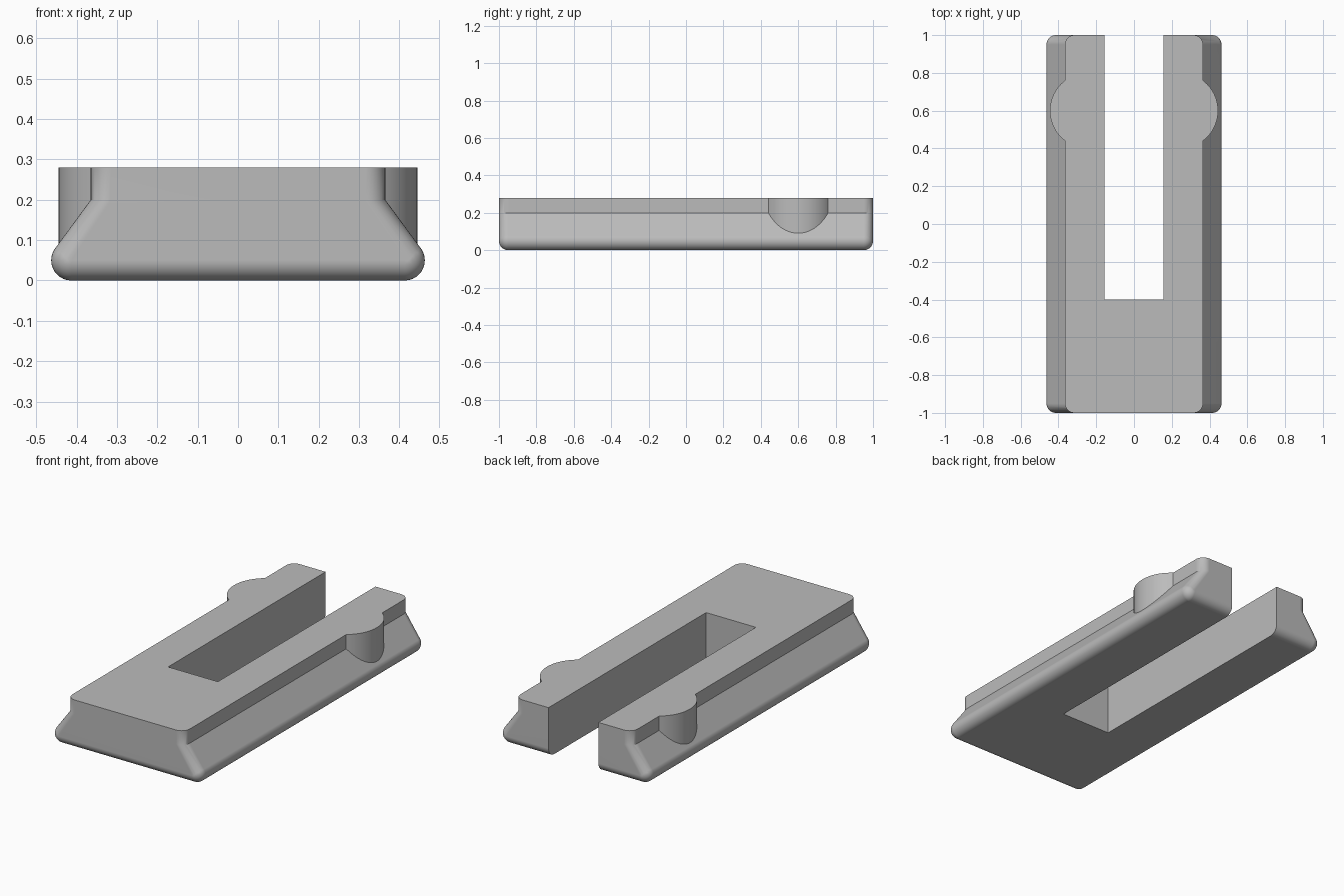
import bpy, bmesh, math
from mathutils import Matrix, Vector

if "Cube" in bpy.data.objects:
    bpy.data.objects.remove(bpy.data.objects["Cube"])

RADIUS = 0.05        # rounding of the base edges
NECK_Z, TOP_Z = 0.2, 0.28
LUG_X, LUG_Y, LUG_R = 0.245, 0.6, 0.2

grey = bpy.data.materials.new("plain grey")
grey.use_nodes = True
colour = (0.5, 0.5, 0.5, 1)
grey.diffuse_color = colour
grey.node_tree.nodes["Principled BSDF"].inputs["Base Color"].default_value = colour


def make_object(name, bm):
    bmesh.ops.recalc_face_normals(bm, faces=bm.faces)
    mesh = bpy.data.meshes.new(name)
    bm.to_mesh(mesh)
    bm.free()
    mesh.materials.append(grey)
    obj = bpy.data.objects.new(name, mesh)
    bpy.context.collection.objects.link(obj)
    return obj


# Flared base: hull of four corner balls and four neck corner discs
bm = bmesh.new()
for sx in (-1, 1):
    for sy in (-1, 1):
        bmesh.ops.create_uvsphere(
            bm, u_segments=32, v_segments=16, radius=RADIUS,
            matrix=Matrix.Translation((sx * 0.413, sy * 0.95, RADIUS)))
        bmesh.ops.create_circle(
            bm, segments=32, radius=RADIUS,
            matrix=Matrix.Translation((sx * 0.315, sy * 0.95, NECK_Z)))
points = [v.co.copy() for v in bm.verts]
bm.free()
bm = bmesh.new()
for p in points:
    bm.verts.new(p)
hull = bmesh.ops.convex_hull(bm, input=bm.verts)
loose = [v for v in bm.verts if not v.link_faces]
bmesh.ops.delete(bm, geom=loose, context="VERTS")
bmesh.ops.dissolve_limit(bm, angle_limit=math.radians(0.5),
                         verts=bm.verts, edges=bm.edges)

# Straight neck raised from the flat top of the base
bm.normal_update()
top = [f for f in bm.faces if all(v.co.z > NECK_Z - 0.001 for v in f.verts)]
raised = bmesh.ops.extrude_face_region(bm, geom=top)["geom"]
bmesh.ops.delete(bm, geom=top, context="FACES_ONLY")
bmesh.ops.translate(bm, vec=Vector((0, 0, TOP_Z - NECK_Z)),
                    verts=[v for v in raised if isinstance(v, bmesh.types.BMVert)])
body = make_object("slotted_sliding_block", bm)


def combine(tool, operation):
    """Apply a boolean to the body and remove the tool."""
    mod = body.modifiers.new(tool.name, "BOOLEAN")
    mod.object, mod.operation, mod.solver = tool, operation, "EXACT"
    bpy.context.view_layer.objects.active = body
    bpy.ops.object.modifier_apply(modifier=mod.name)
    bpy.data.objects.remove(tool)


# Round side lugs
for side, sx in (("left", 1), ("right", -1)):
    bm = bmesh.new()
    low = 0.05
    bmesh.ops.create_cone(
        bm, cap_ends=True, segments=96, radius1=LUG_R, radius2=LUG_R,
        depth=TOP_Z - low,
        matrix=Matrix.Translation((sx * LUG_X, LUG_Y, (TOP_Z + low) / 2)))
    combine(make_object(side + "_lug", bm), "UNION")

# Slot open at the back
bm = bmesh.new()
bmesh.ops.create_cube(bm, size=1, matrix=Matrix.Translation((0, 0.4, 0.1))
                      @ Matrix.Diagonal((0.31, 1.6, 1, 1)))
slot = make_object("slot_cutter", bm)
slot.hide_render = True
combine(slot, "DIFFERENCE")

# Smooth rounded edges, crisp corners
bpy.ops.object.select_all(action="DESELECT")
body.select_set(True)
bpy.context.view_layer.objects.active = body
bpy.ops.object.shade_smooth_by_angle(angle=math.radians(30))
weighted = body.modifiers.new("even_shading", "WEIGHTED_NORMAL")
weighted.keep_sharp = True
